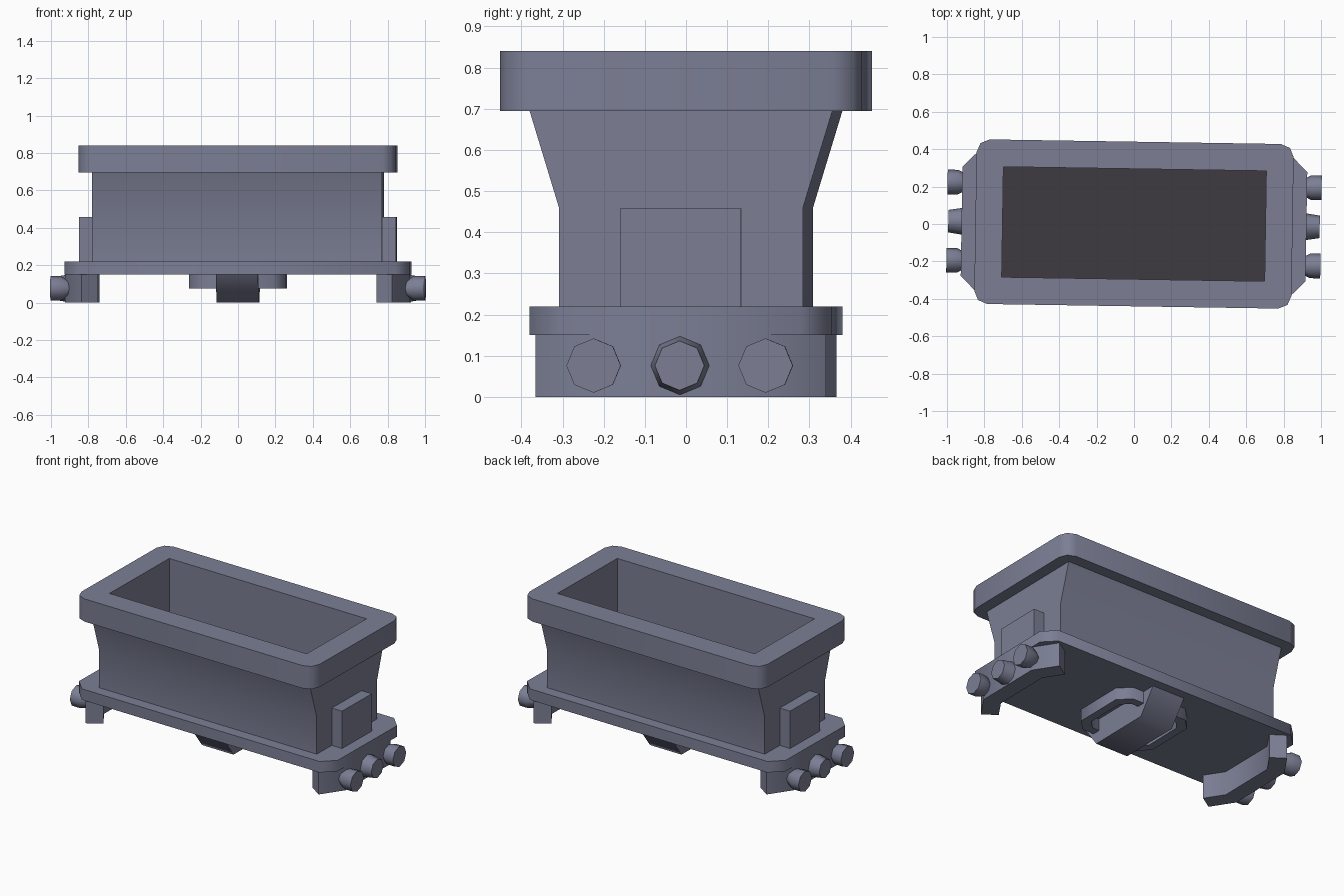
import bpy, bmesh, math
from mathutils import Matrix

if "Cube" in bpy.data.objects:
    bpy.data.objects.remove(bpy.data.objects["Cube"])

YAW = Matrix.Rotation(math.radians(-0.9), 4, 'Z')   # whole model is turned very slightly


def material(name, rgb):
    m = bpy.data.materials.new(name)
    m.diffuse_color = (*rgb, 1)
    m.use_nodes = True
    m.node_tree.nodes["Principled BSDF"].inputs["Base Color"].default_value = m.diffuse_color
    return m


METAL = material("blue_grey_metal", (0.200, 0.212, 0.300))
DARK = material("dark_grey_floor", (0.047, 0.044, 0.051))


def finish(bm, name, mat=METAL):
    bmesh.ops.remove_doubles(bm, verts=bm.verts, dist=1e-5)
    bmesh.ops.recalc_face_normals(bm, faces=bm.faces)
    bm.transform(YAW)
    me = bpy.data.meshes.new(name)
    bm.to_mesh(me)
    bm.free()
    me.materials.append(mat)
    me.shade_smooth()
    me.set_sharp_from_angle(angle=math.radians(60))
    ob = bpy.data.objects.new(name, me)
    bpy.context.collection.objects.link(ob)
    return ob


def outline(hx, hy, z, r=0.0, seg=2):
    """Rectangle with rounded corners (r = 0 gives sharp corners)."""
    pts = []
    for i, (sx, sy) in enumerate([(1, 1), (-1, 1), (-1, -1), (1, -1)]):
        for k in range(seg + 1):
            a = math.pi / 2 * (i + k / seg)
            pts.append((sx * (hx - r) + r * math.cos(a), sy * (hy - r) + r * math.sin(a), z))
    return pts


def loft(name, rings, mat=METAL, caps=(True, True), loop=False):
    bm = bmesh.new()
    vr = [[bm.verts.new(p) for p in ring] for ring in rings]
    n = len(vr[0])
    pairs = list(zip(vr, vr[1:])) + ([(vr[-1], vr[0])] if loop else [])
    for a, b in pairs:
        for i in range(n):
            j = (i + 1) % n
            bm.faces.new((a[i], a[j], b[j], b[i]))
    if caps[0] and not loop:
        bm.faces.new(vr[0])
    if caps[1] and not loop:
        bm.faces.new(vr[-1])
    return finish(bm, name, mat)


def box(name, x0, x1, hy, z0, z1, mat=METAL):
    rings = [[(x0, -hy, z), (x1, -hy, z), (x1, hy, z), (x0, hy, z)] for z in (z0, z1)]
    return loft(name, rings, mat)


# Flared tub with thick rim and straight inner walls
loft("tub_with_rim", [
    outline(0.775, 0.296, 0.22),
    outline(0.775, 0.296, 0.458),
    outline(0.775, 0.368, 0.695),
    outline(0.848, 0.44, 0.695, 0.07),
    outline(0.848, 0.44, 0.84, 0.07),
    outline(0.703, 0.295, 0.84),
    outline(0.703, 0.295, 0.49),
], caps=(True, False))
box("tub_floor", -0.703, 0.703, 0.295, 0.47, 0.50, DARK)

# Base plate with cut corners
loft("base_plate", [outline(0.922, 0.367, z, 0.075, 1) for z in (0.15, 0.22)])

# Centre ring and tapered block below the plate
ring = [(0.26, 0.225, 0.15), (0.26, 0.225, 0.075), (0.21, 0.175, 0.075), (0.21, 0.175, 0.15)]
loft("under_ring", [outline(hx, hy, z, 0.07 if hx > 0.25 else 0.05, 1) for hx, hy, z in ring], loop=True)
loft("under_block", [
    [(x, -0.20, 0), (x, 0.20, 0), (x, 0.31, 0.15), (x, -0.31, 0.15)] for x in (-0.1125, 0.1125)])


def buffer(name, s, y, profile):
    """Eight-sided turned part along x; profile is (x, radius)."""
    loft(name, [[(s * x, y + r * math.cos(k * math.pi / 4), 0.076 + r * math.sin(k * math.pi / 4))
                 for k in range(8)] for x, r in profile])


# Both ends: box, swept-back beam, three buffers
for s, side in ((1, "right"), (-1, "left")):
    box(side + "_end_box", s * 0.76, s * 0.848, 0.147, 0.22, 0.458)
    half = [(0.83, 0.353), (0.922, 0.215)], [(0.82, 0.185), (0.745, 0.297)]
    beam = half[0] + [(x, -y) for x, y in reversed(half[0])]
    beam += [(x, -y) for x, y in reversed(half[1])] + half[1]
    loft(side + "_end_beam", [[(s * x, y, z) for x, y in beam] for z in (0, 0.15)])
    for y, place in ((-0.209, "front"), (0.209, "back")):
        buffer(f"{side}_{place}_buffer", s, y, [(0.89, 0.038), (0.945, 0.066), (1.0, 0.066)])
    buffer(side + "_coupling", s, 0, [(0.91, 0.073), (0.993, 0.06)])
